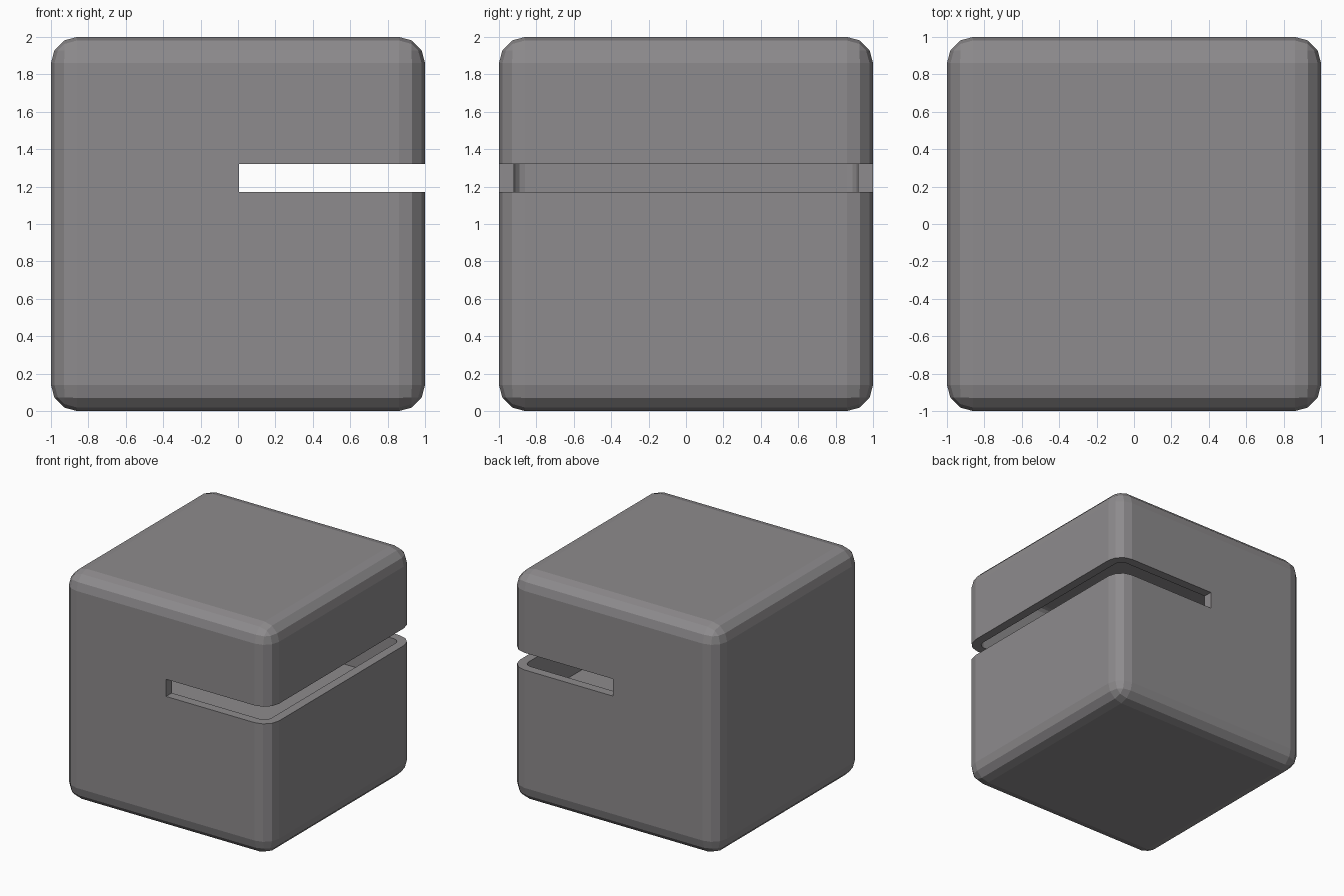
import bpy, bmesh
from mathutils import Vector

if "Cube" in bpy.data.objects:
    bpy.data.objects.remove(bpy.data.objects["Cube"])

# Dark grey finish shared by every part
dark = bpy.data.materials.new("dark_grey")
dark.diffuse_color = (0.268, 0.258, 0.266, 1)
dark.use_nodes = True
dark.node_tree.nodes["Principled BSDF"].inputs["Base Color"].default_value = dark.diffuse_color


def box(name, lo, hi, radius=0.0, segments=3):
    """Axis-aligned box between two corners, optionally with rounded edges."""
    lo, hi = Vector(lo), Vector(hi)
    bm = bmesh.new()
    bmesh.ops.create_cube(bm, size=1)
    bmesh.ops.scale(bm, vec=hi - lo, verts=bm.verts)
    bmesh.ops.translate(bm, vec=(lo + hi) / 2, verts=bm.verts)
    if radius:
        bmesh.ops.bevel(bm, geom=bm.edges[:], offset=radius, segments=segments,
                        profile=0.5, affect='EDGES')
    bmesh.ops.recalc_face_normals(bm, faces=bm.faces)
    mesh = bpy.data.meshes.new(name)
    bm.to_mesh(mesh)
    bm.free()
    mesh.materials.append(dark)
    obj = bpy.data.objects.new(name, mesh)
    bpy.context.collection.objects.link(obj)
    return obj


def cut(target, cutter):
    """Subtract a hidden helper from the target."""
    mod = target.modifiers.new(cutter.name, 'BOOLEAN')
    mod.operation = 'DIFFERENCE'
    mod.solver = 'EXACT'
    mod.object = cutter
    cutter.hide_render = True
    cutter.hide_set(True)


WALL, ROUND = 0.08, 0.14
IN = 1 - WALL

# Rounded outer shell
shell = box("shell", (-1, -1, 0), (1, 1, 2), ROUND)

# Hollow inside, concentric with the outer rounding
cut(shell, box("cavity_cutter", (-IN, -IN, WALL), (IN, IN, 2 - WALL), ROUND - WALL))

# Horizontal mouth slot through the right half
cut(shell, box("slot_cutter", (0.005, -1.2, 1.17), (1.2, 1.2, 1.32)))

# Raised floor inside the hollow
box("inner_floor", (-IN - 0.02, -IN - 0.02, 0.6), (IN + 0.02, IN + 0.02, 0.82))
